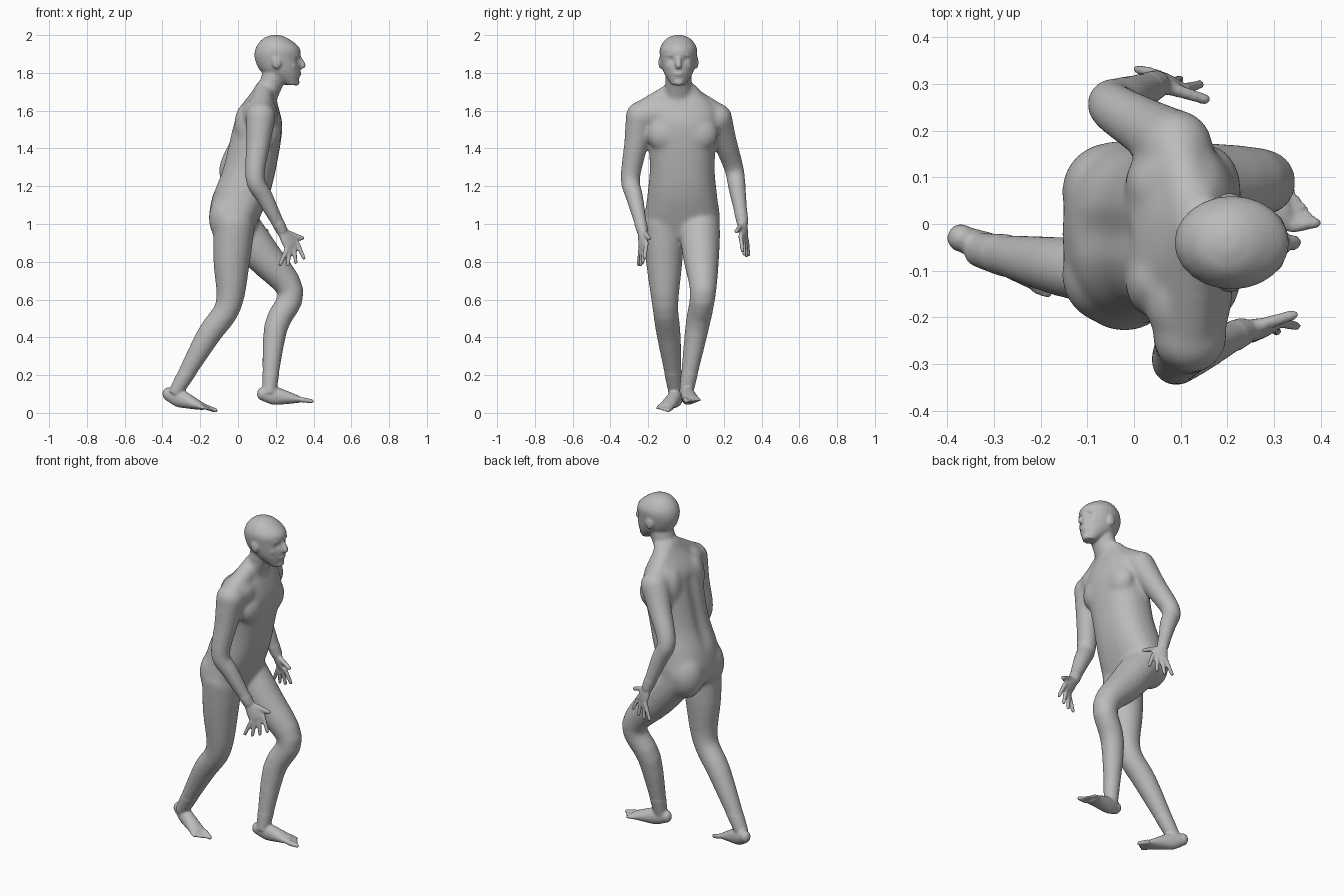
import bpy, bmesh, math
from mathutils import Vector, Matrix

cube = bpy.data.objects.get("Cube")
if cube:
    bpy.data.objects.remove(cube, do_unlink=True)

bm = bmesh.new()
SPINE = -.02   # y of the trunk's centre line
FACE = -.04    # y of the head's centre line
ACROSS = Vector((0, 1, 0))
UP = Vector((0, 0, 1))


def catmull(before, start, end, after, t):
    """Smooth in-between values for two neighbouring rings."""
    values = []
    for p, q, r, s in zip(before, start, end, after):
        leave, arrive = (r - p) / 2, (s - q) / 2
        ease = t * t * (3 - 2 * t)
        values.append(q + (r - q) * ease + t * (1 - t) * (leave * (1 - t) - arrive * t))
    return values


def squared(value, power):
    """Sine or cosine pushed outwards, for boxier sections."""
    return math.copysign(abs(value) ** power, value)


def loft(rings, side=ACROSS, normal=None, power=1, steps=4, sides=24):
    """Closed tube through rings of (centre, half depth, half width)."""
    flat = [(*centre, depth, width) for centre, depth, width in rings]
    padded = [flat[0], *flat, flat[-1]]
    path = [catmull(*padded[i:i + 4], k / steps)
            for i in range(len(flat) - 1) for k in range(steps)]
    path.append(flat[-1])
    loops = []
    for i, (x, y, z, depth, width) in enumerate(path):
        ahead = path[min(i + 1, len(path) - 1)]
        behind = path[max(i - 1, 0)]
        along = normal or (Vector(ahead[:3]) - Vector(behind[:3])).normalized()
        wide = (side - along * side.dot(along)).normalized()
        deep = wide.cross(along)
        angles = [math.tau * k / sides for k in range(sides)]
        loops.append([bm.verts.new(Vector((x, y, z)) + deep * depth * squared(math.cos(a), power)
                                   + wide * width * squared(math.sin(a), power)) for a in angles])
    for low, high in zip(loops, loops[1:]):
        for k in range(sides):
            bm.faces.new((low[k - 1], low[k], high[k], high[k - 1]))
    bm.faces.new(loops[0])
    bm.faces.new(loops[-1])


def stack(rings, y, power=1):
    """Level rings of (x, z, half depth, half width) on one centre line."""
    loft([(Vector((x, y, z)), depth, width) for x, z, depth, width in rings],
         normal=UP, power=power)


def ball(centre, size):
    bmesh.ops.create_uvsphere(bm, u_segments=24, v_segments=16, radius=1,
                              matrix=Matrix.LocRotScale(Vector(centre), None, Vector(size)))


def digit(start, end, radius):
    """Finger or toe with a round tip."""
    tip = radius * .8
    loft([(start, radius, radius), (end, tip, tip)], sides=12)
    ball(end, (tip, tip, tip))


def limb(root, joint, end, radii, bow):
    """Two-bone limb; bow pulls the lower muscle backwards."""
    upper = root.lerp(joint, .45)
    lower = joint.lerp(end, .35) - Vector((bow, 0, 0))
    loft([(p, r, r) for p, r in zip((root, upper, joint, lower, end), radii)])
    ball(root, (radii[0], radii[0], radii[0]))


def hand(wrist, knuckles, out):
    """Palm, four fanned fingers and a thumb; out is the outward y direction."""
    spread = (knuckles - wrist).cross(ACROSS).normalized()
    spread = (spread * math.copysign(1, spread.x) - ACROSS * out * .5).normalized()
    loft([(wrist, .024, .028), (wrist.lerp(knuckles, .5), .021, .04), (knuckles, .015, .046)],
         side=spread)
    for i in range(4):
        fan = (i - 1.5) * .024
        root = knuckles + spread * fan
        length = .1 - abs(fan) / 2
        digit(root, root + Vector((fan, out * .01, -length)), .013)
    root = wrist.lerp(knuckles, .2) + spread * .02
    digit(root, root + Vector((.08, -out * .025, -.03)), .015)


def foot(heel, toes, inner):
    """Heel, arch and five toes; inner is the y direction of the big toe."""
    forward = (toes - heel).normalized()
    side = UP.cross(forward).normalized()
    ball(heel, (.03, .03, .035))
    shape = ((0, .035, .027), (.3, .048, .036), (.6, .037, .041), (1, .016, .046))
    loft([(heel.lerp(toes, t), height, width) for t, height, width in shape], side=side)
    for i in range(5):
        root = toes + side * inner * (.036 - .019 * i) - forward * .005 * i
        digit(root, root + forward * (.055 - .005 * i), .015 if i == 0 else .01)


# trunk, from crotch to base of neck
stack([(0, .92, .06, .09), (-.025, 1, .125, .195), (.015, 1.15, .15, .185), (.06, 1.3, .143, .172),
       (.1, 1.5, .135, .185), (.11, 1.6, .11, .19), (.13, 1.69, .065, .11), (.15, 1.74, .05, .07)],
      SPINE, .85)
for s in (-1, 1):
    ball((-.05, SPINE + s * .09, 1.03), (.105, .105, .14))  # buttock
    ball((.16, SPINE + s * .09, 1.48), (.07, .1, .1))       # chest muscle
    ball((.04, SPINE + s * .1, 1.52), (.06, .08, .12))      # shoulder blade

# neck and head
loft([(Vector((.13, FACE, 1.64)), .06, .08), (Vector((.175, FACE, 1.74)), .062, .07),
      (Vector((.2, FACE, 1.82)), .065, .07)])
stack([(.285, 1.735, .03, .035), (.23, 1.8, .1, .077), (.21, 1.87, .12, .095),
       (.21, 1.93, .117, .098), (.2, 1.98, .07, .065), (.2, 2, .02, .02)], FACE)
stack([(.34, 1.825, .012, .015), (.343, 1.845, .015, .016), (.325, 1.885, .01, .01)], FACE)
ball((.318, FACE, 1.795), (.018, .03, .013))
ball((.31, FACE, 1.75), (.016, .026, .018))
for s in (-1, 1):
    ball((.3, FACE + s * .033, 1.892), (.025, .03, .01))   # brow
    ball((.285, FACE + s * .048, 1.835), (.025, .022, .02))  # cheek
    ball((.205, FACE + s * .094, 1.855), (.024, .012, .034))  # ear

# arms and hands: shoulder, elbow, wrist, knuckles
right_arm = Vector((.12, -.24, 1.57)), Vector((.09, -.295, 1.24)), Vector((.235, -.23, .96)), \
    Vector((.285, -.225, .885))
left_arm = Vector((.09, .165, 1.56)), Vector((-.05, .255, 1.29)), Vector((.05, .3, 1)), \
    Vector((.075, .305, .93))
for out, (shoulder, elbow, wrist, knuckles) in ((-1, right_arm), (1, left_arm)):
    ball(shoulder.lerp(Vector((.11, FACE, 1.6)), .4), (.095, .11, .09))
    # trapezius
    loft([(Vector((.14, FACE, 1.72)), .05, .05), (shoulder + UP * .02, .06, .06)], side=UP)
    limb(shoulder, elbow, wrist, (.08, .064, .052, .047, .03), 0)
    hand(wrist, knuckles, out)

# legs and feet: hip, knee, ankle, heel, root of toes
left_leg = Vector((0, .07, 1)), Vector((.28, .09, .64)), Vector((.165, 0, .1)), \
    Vector((.13, 0, .1)), Vector((.33, .03, .07))
right_leg = Vector((-.02, -.12, 1)), Vector((-.05, -.11, .57)), Vector((-.335, -.055, .1)), \
    Vector((-.37, -.03, .1)), Vector((-.18, -.11, .03))
for inner, bow, (hip, knee, ankle, heel, toes) in ((-1, .04, left_leg), (1, .01, right_leg)):
    limb(hip, knee, ankle, (.11, .098, .07, .064, .036), bow)
    foot(heel, toes, inner)

# fuse the parts into one skin
bmesh.ops.recalc_face_normals(bm, faces=bm.faces)
mesh = bpy.data.meshes.new("body")
bm.to_mesh(mesh)
bm.free()
body = bpy.data.objects.new("body", mesh)
bpy.context.collection.objects.link(body)
bpy.ops.object.select_all(action='DESELECT')
bpy.context.view_layer.objects.active = body
body.select_set(True)
remesh = body.modifiers.new("fuse", 'REMESH')
remesh.mode = 'VOXEL'
remesh.voxel_size = .007
bpy.ops.object.modifier_apply(modifier="fuse")

# press in the eye sockets and the spine groove
dents = [(Vector((.315, FACE + s * .034, 1.868)), .018, -.012) for s in (-1, 1)]
dents += [(Vector((.01 * i - .1, SPINE, 1.2 + .05 * i)), .035, .012) for i in range(8)]
for vertex in body.data.vertices:
    start = vertex.co.copy()
    for centre, radius, push in dents:
        vertex.co.x += push * math.exp(-((start - centre).length / radius) ** 2)

# soften the joints strongly; hands, feet and face lightly
soft = body.vertex_groups.new(name="soft")
fists = (right_arm[-1], left_arm[-1])
soft.add([vertex.index for vertex in body.data.vertices if .2 < vertex.co.z < 1.76
          and all((vertex.co - fist).length > .14 for fist in fists)
          and vertex.co.x < .24 + max(0, 1.7 - vertex.co.z)], 1, 'REPLACE')
for name, group, count in (("joints", "soft", 45), ("skin", "", 3)):
    smooth = body.modifiers.new(name, 'SMOOTH')
    smooth.factor = .5
    smooth.iterations = count
    smooth.vertex_group = group
body.data.shade_smooth()

# one plain colour
grey = (.5, .5, .5, 1)
skin = bpy.data.materials.new("plain grey")
skin.use_nodes = True
skin.diffuse_color = grey
skin.node_tree.nodes["Principled BSDF"].inputs["Base Color"].default_value = grey
body.data.materials.clear()
body.data.materials.append(skin)
